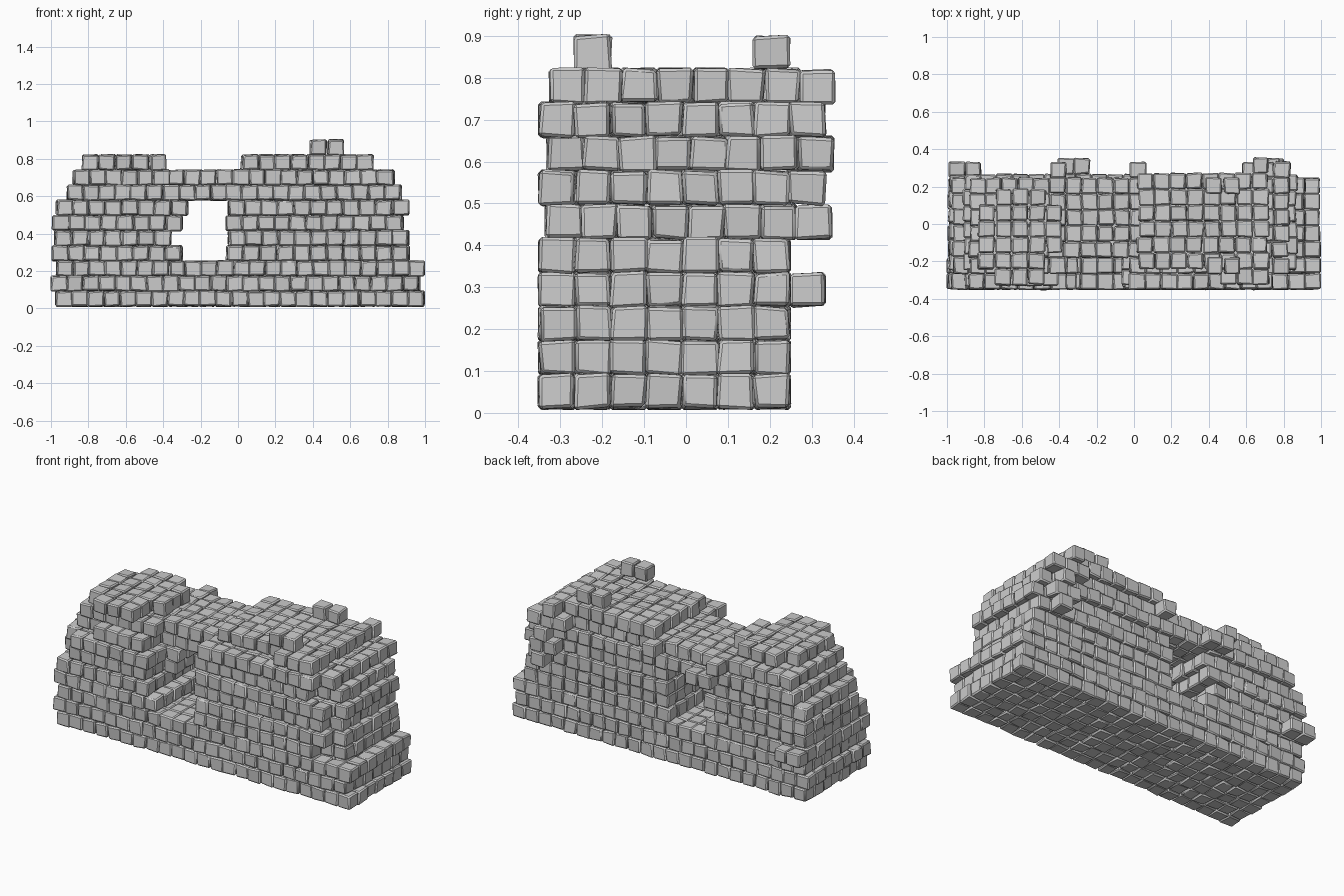
import bpy, bmesh, random
from mathutils import Vector

if "Cube" in bpy.data.objects:
    bpy.data.objects.remove(bpy.data.objects["Cube"])

random.seed(7)
P = 0.0853          # block pitch along x and y
H = 0.081           # course height
Z0 = 0.011

# x spans of each course (split where the window opening is), and y of its front
spans = [[(-0.97, 0.995)], [(-0.995, 0.97)], [(-0.97, 0.995)],
         [(-0.99, -0.30), (-0.06, 0.92)], [(-0.98, -0.36), (-0.05, 0.91)],
         [(-0.99, -0.30), (-0.06, 0.88)], [(-0.97, -0.27), (-0.05, 0.91)],
         [(-0.91, 0.87)], [(-0.88, 0.83)],
         [(-0.83, -0.38), (0.02, 0.72)], [(0.38, 0.57)]]
y_start = [-0.35, -0.35, -0.35, -0.35, -0.35, -0.335, -0.35, -0.33, -0.35, -0.325, -0.265]

# stray blocks jutting from the back: courses, x range
juts = [((3,), -0.98, -0.80), ((8,), -0.48, -0.38), ((7,), -0.39, -0.22),
        ((8,), -0.05, 0.05), ((5, 6, 7, 8), 0.68, 0.79), ((8, 9), 0.60, 0.70)]


def keep(k, j, x):
    """Decide whether the block in course k, depth line j survives."""
    if k == 10:
        return j in (0, 5)
    if j == 7:
        return any(k in r and a < x < b for r, a, b in juts)
    # crumbled corners
    if k >= 3 and j == 0 and x > 0.78:
        return False
    if k >= 5 and j == 0 and x < -0.88:
        return False
    if k >= 7 and j == 0 and (x < -0.78 or x > 0.74):
        return False
    # broken front of the opening and its lintel
    if 4 <= k <= 8 and j < 2 and -0.38 < x < -0.06:
        return False
    if k == 8 and j == 0 and x < -0.3:
        return False
    # ragged top course
    if k == 9:
        if j == 0:
            return -0.70 < x < -0.50 or x > 0.50
        if j == 6 and x < -0.1:
            return False
        if j == 5 and x < -0.77 or j in (1, 5) and -0.45 < x < 0.0:
            return False
    return True


def add_block(bm, c):
    """One worn cube with wobbly corners."""
    size = Vector((P, P, H)) * 0.995
    verts = bmesh.ops.create_cube(bm, size=1.0)["verts"]
    for v in verts:
        v.co = c + Vector([v.co[i] * size[i] + random.uniform(-0.005, 0.005) for i in range(3)])


for k, parts in enumerate(spans):
    bm = bmesh.new()
    for a, b in parts:
        n = round((b - a) / P)
        step = (b - a) / n
        for j in range(8):
            shift = random.uniform(-0.006, 0.006)
            for i in range(n):
                x = a + step * (i + 0.5)
                if keep(k, j, x):
                    add_block(bm, Vector((x + shift, y_start[k] + P * (j + 0.5), Z0 + H * (k + 0.5))))
    # chipped edges
    bmesh.ops.bevel(bm, geom=bm.edges[:], offset=0.007, segments=1, affect='EDGES')
    bmesh.ops.recalc_face_normals(bm, faces=bm.faces[:])
    me = bpy.data.meshes.new(f"block_course_{k + 1}")
    bm.to_mesh(me)
    bm.free()
    ob = bpy.data.objects.new(f"block_course_{k + 1}", me)
    bpy.context.collection.objects.link(ob)
    bpy.ops.object.select_all(action='DESELECT')
    ob.select_set(True)
    bpy.context.view_layer.objects.active = ob
    bpy.ops.object.shade_smooth_by_angle(angle=0.6)
